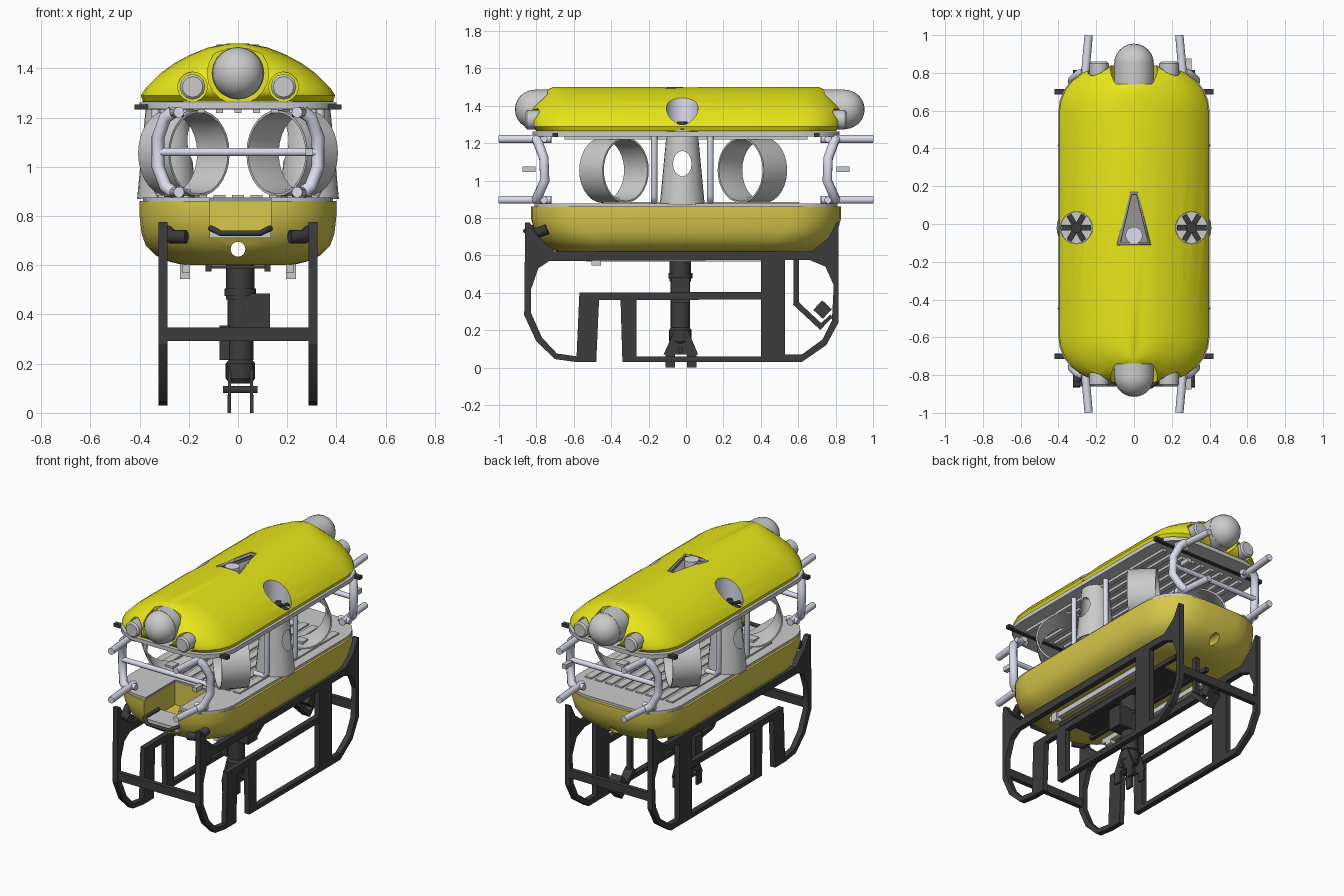
import bpy, bmesh, math
from mathutils import Vector, Matrix

if "Cube" in bpy.data.objects:
    bpy.data.objects.remove(bpy.data.objects["Cube"])


def material(name, rgb):
    m = bpy.data.materials.new(name)
    m.diffuse_color = (*rgb, 1)
    m.use_nodes = True
    m.node_tree.nodes["Principled BSDF"].inputs["Base Color"].default_value = m.diffuse_color
    return m


YELLOW = material("bright_yellow", (0.8, 0.8, 0.01))
OCHRE = material("dull_yellow", (0.68, 0.58, 0.07))
DARK = material("charcoal", (0.045, 0.045, 0.045))
PALE = material("pale_tube", (0.72, 0.72, 0.85))
GREY = material("mid_grey", (0.3, 0.3, 0.3))


def smooth(ob, angle=35):
    bpy.ops.object.select_all(action='DESELECT')
    ob.select_set(True)
    bpy.context.view_layer.objects.active = ob
    bpy.ops.object.shade_smooth_by_angle(angle=math.radians(angle))


def skin(name, rings, mat=None, closed=False, matrix=Matrix()):
    """Bridge equal-length point rings; cap the ends unless the rings form a loop."""
    bm = bmesh.new()
    rows = [[bm.verts.new(matrix @ Vector(p)) for p in r] for r in rings]
    n = len(rows[0])
    for a, b in zip(rows, rows[1:] + rows[:1] if closed else rows[1:]):
        for i in range(n):
            bm.faces.new((a[i], a[(i + 1) % n], b[(i + 1) % n], b[i]))
    if not closed:
        bm.faces.new(rows[0])
        bm.faces.new(rows[-1])
    bmesh.ops.recalc_face_normals(bm, faces=bm.faces)
    me = bpy.data.meshes.new(name)
    bm.to_mesh(me)
    bm.free()
    ob = bpy.data.objects.new(name, me)
    bpy.context.collection.objects.link(ob)
    if mat:
        me.materials.append(mat)
    smooth(ob)
    return ob


def lathe(name, profile, loc, axis=(0, 0, 1), mat=None, n=24, closed=False):
    M = Matrix.Translation(loc) @ Vector(axis).to_track_quat('Z', 'Y').to_matrix().to_4x4()
    ang = [2 * math.pi * i / n for i in range(n)]
    return skin(name, [[(r * math.cos(a), r * math.sin(a), z) for a in ang] for r, z in profile],
                mat, closed, M)


def cyl(name, r, h, loc, axis=(0, 0, 1), mat=None, n=20):
    return lathe(name, [(r, -h / 2), (r, h / 2)], loc, axis, mat, n)


def stack(name, levels, mat=None, seg=6):
    """Rounded-rectangle outlines (z, half x, half y, corner) stacked upwards."""
    rings = []
    for z, hx, hy, c in levels:
        ring = []
        rx = min(c, hx * 0.9)
        for k, (sx, sy) in enumerate(((1, 1), (-1, 1), (-1, -1), (1, -1))):
            for j in range(seg + 1):
                a = math.pi / 2 * (k + j / seg)
                ring.append((sx * (hx - rx) + rx * math.cos(a), sy * (hy - c) + c * math.sin(a), z))
        rings.append(ring)
    return skin(name, rings, mat)


def box(name, size, loc, mat=None, rx=0, rz=0):
    x, y, z = (s / 2 for s in size)
    M = Matrix.Translation(loc) @ Matrix.Rotation(rz, 4, 'Z') @ Matrix.Rotation(rx, 4, 'X')
    return skin(name, [[(-x, -y, k), (x, -y, k), (x, y, k), (-x, y, k)] for k in (-z, z)], mat, matrix=M)


def ball(name, r, loc, mat=None):
    prof = [(max(r * math.sin(a), 1e-4), -r * math.cos(a)) for a in [math.pi * i / 12 for i in range(13)]]
    return lathe(name, prof, loc, mat=mat)


def curve_mesh(name, paths, mat, cyclic=False, dims='3D', bevel=0.0, extrude=0.0, matrix=Matrix()):
    cu = bpy.data.curves.new(name, 'CURVE')
    cu.dimensions, cu.bevel_depth, cu.extrude, cu.bevel_resolution = dims, bevel, extrude, 3
    cu.fill_mode = 'BOTH' if dims == '2D' else 'FULL'
    cu.use_fill_caps = dims == '3D'
    for path in paths:
        sp = cu.splines.new('POLY')
        sp.points.add(len(path) - 1)
        sp.use_cyclic_u = cyclic
        for p, co in zip(sp.points, path):
            p.co = (*co, 1) if len(co) == 3 else (*co, 0, 1)
    ob = bpy.data.objects.new(name, cu)
    bpy.context.collection.objects.link(ob)
    ob.matrix_world = matrix
    bpy.ops.object.select_all(action='DESELECT')
    ob.select_set(True)
    bpy.context.view_layer.objects.active = ob
    bpy.ops.object.convert(target='MESH')
    ob = bpy.context.view_layer.objects.active
    ob.data.materials.clear()
    ob.data.materials.append(mat)
    smooth(ob, 50 if bevel else 25)
    return ob


def tube(name, path, r, mat=PALE):
    return curve_mesh(name, [path], mat, bevel=r)


def cut(ob, cutter):
    mod = ob.modifiers.new("cut", 'BOOLEAN')
    mod.operation, mod.solver, mod.object = 'DIFFERENCE', 'EXACT', cutter
    mod.material_mode = 'TRANSFER'
    bpy.context.view_layer.objects.active = ob
    bpy.ops.object.modifier_apply(modifier="cut")
    bpy.data.objects.remove(cutter)
    smooth(ob)


# Upper float: domed, with end notches, vertical thruster holes and a top recess
top = stack("upper_float", [(1.265, .385, .80, .22), (1.29, .395, .83, .24), (1.32, .375, .84, .24),
                            (1.38, .315, .825, .23), (1.42, .26, .80, .22), (1.455, .195, .77, .2),
                            (1.485, .12, .74, .16), (1.50, .04, .71, .1)], YELLOW)
TRI = [(-.09, -.11), (.09, -.11), (.02, .17), (-.02, .17)]
cut(top, skin("cutter", [[(x, y, z) for x, y in TRI] for z in (1.455, 1.6)], GREY))
for s in (-1, 1):
    cut(top, cyl("cutter", .085, .5, (s * .305, -.02, 1.45), mat=PALE, n=24))
    cut(top, cyl("cutter", .125, .3, (0, s * .89, 1.38), (0, 1, 0), YELLOW))
    for t in (-1, 1):
        cut(top, cyl("cutter", .06, .3, (t * .185, s * .92, 1.325), (0, 1, 0), YELLOW))
tri_path = [(x * .9, y * .95, 1.488) for x, y in TRI]
tube("recess_frame", tri_path + tri_path[:1], .01, GREY)
cyl("recess_sensor", .045, .05, (0, -.06, 1.475), mat=PALE)

# Dome cameras and lamps at both ends
for s, end in ((-1, "front"), (1, "back")):
    y = -.81 if s < 0 else .85
    ball(end + "_camera_dome", .105, (0, y, 1.38))
    cyl(end + "_dome_housing", .107, .12, (0, y - s * .06, 1.38), (0, 1, 0))
    for t in (-1, 1):
        lathe(end + "_lamp", [(.035, -.09), (.052, -.03), (.052, .05), (.042, .06)],
              (t * .185, s * .80, 1.325), (0, s, 0), n=12)

# Decks between the floats
stack("upper_deck", [(1.235, .40, .82, .22), (1.262, .40, .82, .22)])
deck = stack("lower_deck", [(.858, .385, .81, .22), (.876, .385, .81, .22)])
for i in range(-4, 5):
    box("lower_deck_slat", (.05, 1.05, .012), (i * .075, .08, .88))
    box("upper_deck_slat", (.03, 1.3, .02), (i * .075, 0, 1.228))
for s in (-1, 1):
    box("upper_deck_end_rail", (.84, .03, .022), (0, s * .70, 1.243), DARK)

# Lower float with front recess and through hole
hull = stack("lower_float", [(.60, .22, .62, .2), (.615, .28, .68, .24), (.64, .335, .735, .27),
                             (.68, .375, .78, .28), (.73, .392, .81, .28), (.80, .40, .83, .28),
                             (.86, .40, .83, .28)], OCHRE)
cut(hull, box("cutter", (.25, .5, .3), (.01, -.75, .86), OCHRE))
cut(deck, box("cutter", (.25, .5, .3), (.01, -.75, .86), GREY))
cut(hull, cyl("cutter", .03, 2, (0, 0, .665), (0, 1, 0), OCHRE))
box("front_tray", (.25, .16, .03), (.01, -.74, .725))
tube("front_tray_loop", [(-.11, -.68, .75), (-.11, -.83, .75), (-.07, -.86, .73), (.09, -.86, .73),
                         (.13, -.83, .75), (.13, -.68, .75)], .012, DARK)
for s in (-1, 1):
    tube("front_float_lamp", [(s * .29, -.74, .74), (s * .27, -.81, .715), (s * .21, -.83, .715)], .028, DARK)
    box("underside_rail", (.03, .95, .035), (s * .21, -.06, .585))
    box("underside_lamp", (.04, .05, .06), (s * .215, -.48, .575))
    box("inner_rail", (.025, 1.1, .03), (s * .12, 0, .59), DARK)
box("underside_plate", (.22, .9, .012), (0, -.06, .592), DARK)

# Angled horizontal thruster ducts and vertical thrusters
R = [(.165, -.088), (.175, -.088), (.178, 0), (.175, .088), (.165, .088), (.16, 0)]
for s in (-1, 1):
    for y in (-.385, .355):
        d = 1 if y < 0 else -1
        lathe("thruster_duct", R, (s * .22, y, 1.055), (s, d, 0), n=28, closed=True)
        box("duct_clamp", (.06, .06, .04), (s * .22, y, .89))
        box("duct_top_clamp", (.08, .08, .03), (s * .22, y, 1.232))
    cone = lathe("vertical_duct", [(.12, .87), (.085, 1.24), (.077, 1.24), (.112, .87)],
                 (s * .29, -.02, 0), mat=GREY, closed=True)
    hole = [[(x, .05 * math.cos(a) - .02, .068 * math.sin(a) + 1.09)
             for a in [math.pi * i / 8 for i in range(16)]] for x in (s * .1, s * .5)]
    cut(cone, skin("cutter", hole, GREY))
    cone.data.materials.clear()
    cyl("fan_hub", .028, .05, (s * .305, -.02, 1.29), mat=DARK)
    cyl("fan_floor", .084, .01, (s * .305, -.02, 1.268))
    for k in range(3):
        box("fan_blade", (.155, .03, .008), (s * .305, -.02, 1.295), DARK, rz=k * math.pi / 3)
    for y in (-.17, .13):
        tube("deck_post", [(s * .24, y, .89), (s * .32, y, .89), (s * .335, y, .92), (s * .335, y, 1.24)], .017)

# Tube bumpers at both ends
for e in (-1, 1):
    for s in (-1, 1):
        for z in (.897, 1.222):
            tube("bumper_stub", [(s * .24, e, z), (s * .265, e * .72, z)], .022)
            tube("bumper_bracket", [(s * .22, e * .76, z), (s * .30, e * .76, z)], .02)
        tube("bumper_upright", [(s * .265, e * .80, 1.222), (s * .295, e * .79, 1.2), (s * .325, e * .76, 1.12),
                                (s * .325, e * .755, 1.0), (s * .295, e * .79, .92), (s * .265, e * .80, .897)], .026)
    tube("bumper_crossbar", [(-.325, e * .765, 1.06), (.325, e * .765, 1.06)], .017)
    box("bumper_sensor", (.03, .07, .03), (.29, e * .84, 1.06))

# Skid frame: cut-out side plates joined by crossbars
outline = [(-.86, .775), (-.835, .775), (-.79, .70), (-.70, .62), (.67, .62), (.76, .69), (.805, .775), (.815, .775),
           (.815, .24), (.75, .12), (.62, .03), (-.34, .03), (-.35, .36), (-.465, .36), (-.48, .03),
           (-.59, .03), (-.70, .045), (-.80, .14), (-.865, .28)]
front_hole = [(-.73, .57), (-.79, .53), (-.828, .42), (-.828, .29), (-.77, .16), (-.69, .075), (-.585, .06),
              (-.57, .40), (.40, .405), (.40, .575)]
window = [(-.265, .06), (.40, .06), (.40, .365), (-.265, .36)]
back_hole = [(.53, .07), (.62, .07), (.73, .15), (.78, .25), (.79, .44), (.745, .54), (.66, .575), (.53, .575)]
for s in (-1, 1):
    M = Matrix(((0, 0, 1, s * .305), (1, 0, 0, 0), (0, 1, 0, 0), (0, 0, 0, 1)))
    curve_mesh("skid_side", [outline, front_hole, window, back_hole], DARK, True, '2D', extrude=.018, matrix=M)
for y in (-.845, .80):
    box("skid_crossbar", (.61, .03, .055), (0, y, .32), DARK)

# Manipulator arm under the hull
Y = -.03
cyl("arm_shoulder", .058, .14, (.01, Y, .53), mat=DARK)
cyl("arm_collar", .064, .03, (.01, Y, .49), mat=DARK)
cyl("arm_upper", .052, .27, (.01, Y, .35), mat=DARK)
box("arm_motor", (.13, .10, .14), (.065, Y, .415), DARK)
box("arm_side_valve", (.04, .07, .14), (-.055, Y, .285), DARK)
lathe("arm_wrist", [(.045, .12), (.06, .14), (.06, .2), (.045, .22)], (.01, Y, 0), mat=DARK)
cyl("gripper_axle", .015, .14, (.01, Y, .095), (1, 0, 0), DARK)
for x in (-.035, .055):
    skin("gripper_plate", [[(x + t, -.06, .2), (x + t, .01, .2), (x + t, .065, .07), (x + t, -.12, .07)]
                           for t in (-.006, .006)], DARK)
    for y in (-.085, .03):
        box("gripper_finger", (.014, .05, .075), (x, y, .0375), DARK)

# Tilted rear camera bracket
box("rear_camera_arm", (.06, .20, .03), (0, .655, .28), DARK, rx=-.75)
box("rear_camera_hook", (.06, .09, .02), (0, .745, .245), DARK, rx=.75)
box("rear_camera_body", (.08, .07, .07), (0, .73, .31), DARK, rx=-.75)
box("rear_camera_hanger", (.03, .03, .26), (0, .59, .47), DARK)
